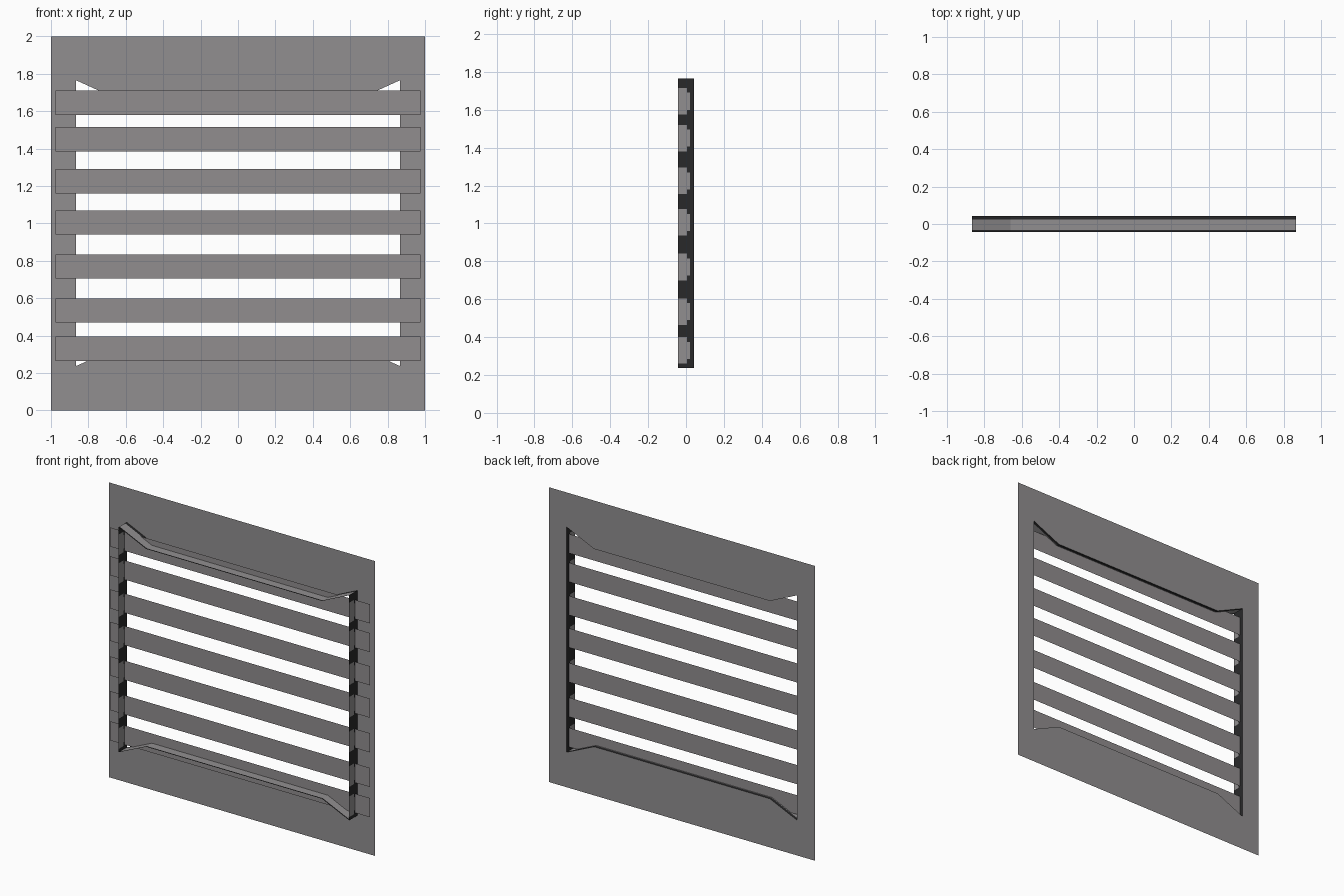
import bpy, bmesh

if "Cube" in bpy.data.objects:
    bpy.data.objects.remove(bpy.data.objects["Cube"])


def material(name, rgb):
    m = bpy.data.materials.new(name)
    m.diffuse_color = (*rgb, 1)
    m.use_nodes = True
    m.node_tree.nodes["Principled BSDF"].inputs["Base Color"].default_value = m.diffuse_color
    return m


GREY = material("frame grey", (0.285, 0.275, 0.28))
SLAT = material("slat grey", (0.285, 0.268, 0.275))
DARK = material("dark recess", (0.022, 0.022, 0.023))

BACK, FRONT, SLAT_Y = 0.043, -0.043, 0.02
SLAT_Z = [0.33, 0.535, 0.77, 1.005, 1.225, 1.45, 1.645]


def make_object(name, quads, mats):
    """Build a sheet object from (corner points, material index) quads."""
    bm = bmesh.new()
    for pts, idx in quads:
        f = bm.faces.new([bm.verts.new(p) for p in pts])
        f.material_index = idx
    bmesh.ops.remove_doubles(bm, verts=bm.verts, dist=1e-5)
    bmesh.ops.recalc_face_normals(bm, faces=bm.faces)
    me = bpy.data.meshes.new(name)
    bm.to_mesh(me)
    bm.free()
    for m in mats:
        me.materials.append(m)
    ob = bpy.data.objects.new(name, me)
    bpy.context.collection.objects.link(ob)
    return ob


# Opening outline and matching outer border, clockwise from upper left
inner = [(-0.865, 1.765), (-0.66, 1.672), (0.66, 1.672), (0.865, 1.765),
         (0.865, 0.238), (0.66, 0.33), (-0.66, 0.33), (-0.865, 0.238)]
outer = [(-1, 2), (-0.66, 2), (0.66, 2), (1, 2),
         (1, 0), (0.66, 0), (-0.66, 0), (-1, 0)]

# Flat frame plate
plate = []
for i in range(8):
    j = (i + 1) % 8
    plate.append(([(p[0], BACK, p[1]) for p in (outer[i], outer[j], inner[j], inner[i])], 0))
make_object("frame_plate", plate, [GREY])

# Lips along the top and bottom of the opening, dark at both rims
lips = []
rows = [BACK, 0.025, -0.033, FRONT]
for i in (0, 1, 2, 4, 5, 6):
    a, b = inner[i], inner[i + 1]
    for y0, y1 in zip(rows, rows[1:]):
        dark = y0 == BACK or y1 == FRONT
        lips.append(([(a[0], y0, a[1]), (b[0], y0, b[1]),
                      (b[0], y1, b[1]), (a[0], y1, a[1])], int(dark)))
make_object("opening_lips", lips, [GREY, DARK])

# Side walls: dark, with a light rounded patch at each slat
z_cuts = sorted([0.238, 1.765] + [z + d for z in SLAT_Z for d in (-0.07, -0.045, 0.045, 0.07)])
rows = [BACK, SLAT_Y, 0.006, FRONT]
half = [0, 0.045, 0.07]
for side, label in ((-1, "left"), (1, "right")):
    quads = []
    x = side * 0.865
    for z0, z1 in zip(z_cuts, z_cuts[1:]):
        near = min(abs((z0 + z1) / 2 - z) for z in SLAT_Z)
        for k in range(3):
            quads.append(([(x, rows[k], z0), (x, rows[k], z1),
                           (x, rows[k + 1], z1), (x, rows[k + 1], z0)],
                          0 if near < half[k] else 1))
    make_object(label + "_wall", quads, [GREY, DARK])

# Thin horizontal slats
for n, z in enumerate(SLAT_Z):
    make_object("slat_%d" % (n + 1),
                [([(-0.975, SLAT_Y, z - 0.065), (0.975, SLAT_Y, z - 0.065),
                   (0.975, SLAT_Y, z + 0.065), (-0.975, SLAT_Y, z + 0.065)], 0)], [SLAT])
